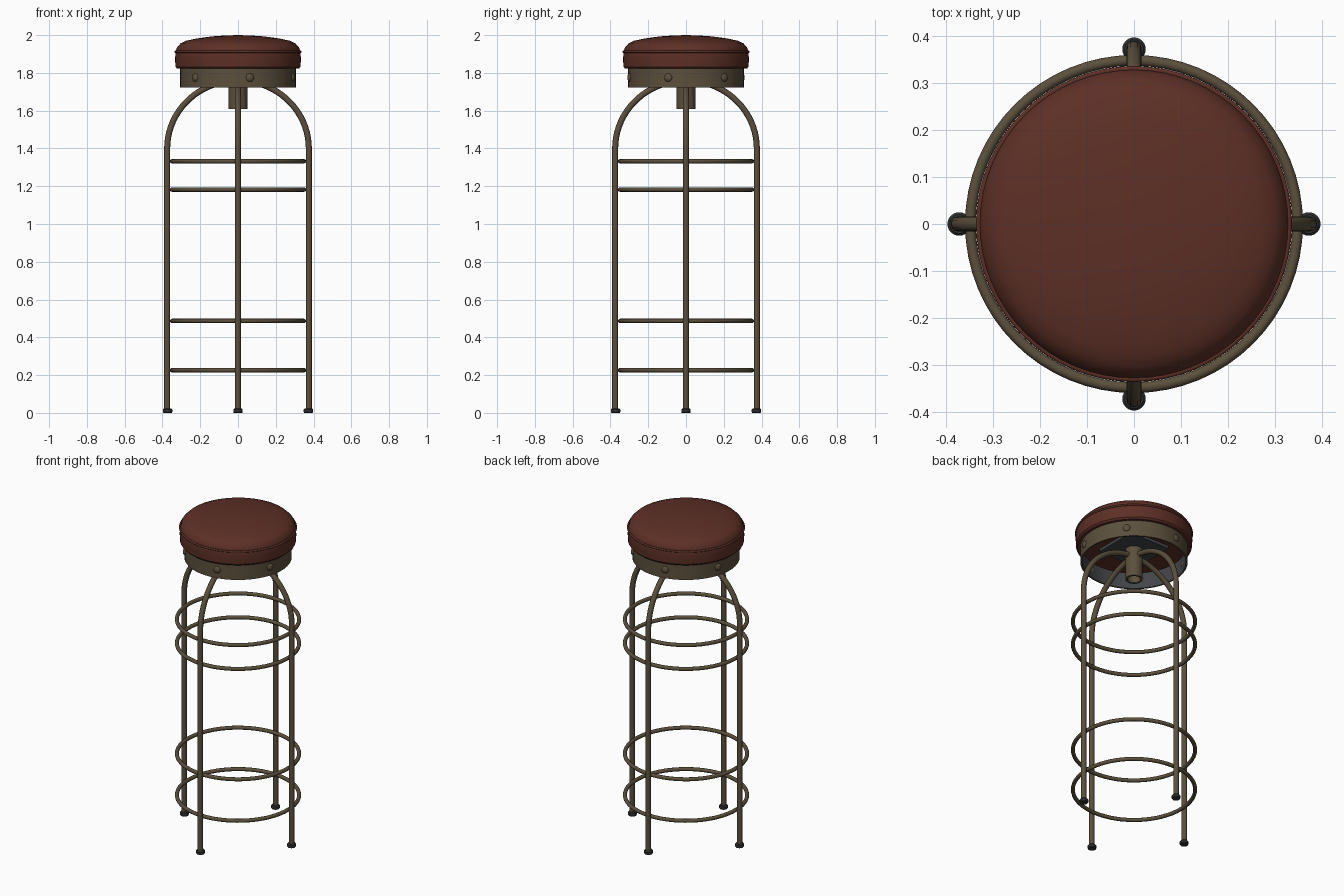
import bpy, bmesh, math
from mathutils import Vector

if "Cube" in bpy.data.objects:
    bpy.data.objects.remove(bpy.data.objects["Cube"])


def mat(name, rgb):
    m = bpy.data.materials.new(name)
    m.diffuse_color = (*rgb, 1)
    m.use_nodes = True
    m.node_tree.nodes["Principled BSDF"].inputs["Base Color"].default_value = m.diffuse_color
    return m


LEATHER = mat("red_brown_leather", (0.108, 0.029, 0.019))
METAL = mat("aged_bronze_metal", (0.105, 0.080, 0.046))
RUBBER = mat("dark_rubber", (0.030, 0.032, 0.030))
STEEL = mat("dark_grey_steel", (0.055, 0.060, 0.066))


def finish(ob, name, m, angle=35):
    ob.name = name
    ob.data.materials.append(m)
    bpy.ops.object.select_all(action='DESELECT')
    ob.select_set(True)
    bpy.context.view_layer.objects.active = ob
    bpy.ops.object.shade_smooth_by_angle(angle=math.radians(angle))
    return ob


def lathe(name, profile, m, n=64, closed=False, loc=(0, 0, 0)):
    """Revolve (radius, z) points about the z axis."""
    bm = bmesh.new()
    vs = [bm.verts.new((r, 0, z)) for r, z in profile]
    pairs = list(zip(vs, vs[1:])) + ([(vs[-1], vs[0])] if closed else [])
    es = [bm.edges.new(p) for p in pairs]
    bmesh.ops.spin(bm, geom=vs + es, cent=(0, 0, 0), axis=(0, 0, 1),
                   angle=math.tau, steps=n, use_duplicate=False)
    bmesh.ops.remove_doubles(bm, verts=bm.verts, dist=1e-5)
    bmesh.ops.recalc_face_normals(bm, faces=bm.faces)
    me = bpy.data.meshes.new(name)
    bm.to_mesh(me)
    bm.free()
    ob = bpy.data.objects.new(name, me)
    ob.location = loc
    bpy.context.collection.objects.link(ob)
    return finish(ob, name, m)


def tube(name, pts, radius, m):
    cu = bpy.data.curves.new(name, 'CURVE')
    cu.dimensions = '3D'
    cu.bevel_depth = radius
    cu.bevel_resolution = 4
    cu.use_fill_caps = True
    sp = cu.splines.new('POLY')
    sp.points.add(len(pts) - 1)
    for p, c in zip(sp.points, pts):
        p.co = (*c, 1)
    ob = bpy.data.objects.new(name, cu)
    bpy.context.collection.objects.link(ob)
    bpy.ops.object.select_all(action='DESELECT')
    ob.select_set(True)
    bpy.context.view_layer.objects.active = ob
    bpy.ops.object.convert(target='MESH')
    return finish(bpy.context.object, name, m)


def torus(name, R, r, z, m):
    bpy.ops.mesh.primitive_torus_add(major_radius=R, minor_radius=r, location=(0, 0, z),
                                     major_segments=64, minor_segments=12)
    return finish(bpy.context.object, name, m, 60)


# Padded seat and its piping
lathe("seat_cushion", [(0, 1.822), (0.322, 1.822), (0.331, 1.832), (0.333, 1.87),
                       (0.331, 1.91), (0.322, 1.938), (0.303, 1.957), (0.275, 1.970),
                       (0.22, 1.982), (0.14, 1.993), (0.07, 1.998), (0, 2.0)], LEATHER)
torus("seat_piping", 0.331, 0.006, 1.912, LEATHER)

# Metal band under the seat, with a grey inner face
band = lathe("seat_band", [(0.306, 1.722), (0.306, 1.822), (0.296, 1.822), (0.296, 1.722)],
             METAL, closed=True)
band.data.materials.append(STEEL)
for f in band.data.polygons:
    if abs(f.normal.z) < 0.5 and f.center.xy.length < 0.3:
        f.material_index = 1

# Rivets round the band
for i in range(6):
    a = math.radians(-78 + 60 * i)
    d = Vector((math.cos(a), math.sin(a), 0))
    bpy.ops.mesh.primitive_uv_sphere_add(segments=16, ring_count=10, radius=0.022,
                                         location=d * 0.304 + Vector((0, 0, 1.775)),
                                         rotation=(0, 0, a))
    bpy.context.object.scale = (0.6, 1, 1)
    finish(bpy.context.object, f"band_rivet_{i + 1}", METAL, 60)

# Mounting plate and hollow hub
bpy.ops.mesh.primitive_cube_add(size=1, location=(0, 0, 1.812))
bpy.context.object.scale = (0.28, 0.28, 0.018)
finish(bpy.context.object, "mounting_plate", STEEL)
lathe("hub_tube", [(0.050, 1.61), (0.050, 1.805), (0.038, 1.805), (0.038, 1.61)],
      METAL, n=32, closed=True)

# Four arched legs with rubber feet
for i, side in enumerate(("right", "back", "left", "front")):
    a = i * math.pi / 2
    c, s = math.cos(a), math.sin(a)
    path = [(0.375, 0.01), (0.375, 0.7)]
    for k in range(19):
        t = math.radians(85 * k / 18)
        path.append((0.375 * math.cos(t), 1.40 + 0.36 * math.sin(t)))
    tube(side + "_leg", [(r * c, r * s, z) for r, z in path], 0.016, METAL)
    lathe(side + "_foot", [(0, 0), (0.022, 0), (0.025, 0.004), (0.025, 0.018),
                           (0.020, 0.024), (0, 0.024)], RUBBER, n=24,
          loc=(0.373 * c, 0.373 * s, 0))

# Horizontal rings inside the legs
for i, z in enumerate((0.226, 0.487, 1.182, 1.332)):
    torus(f"brace_ring_{i + 1}", 0.349, 0.0115, z, METAL)
